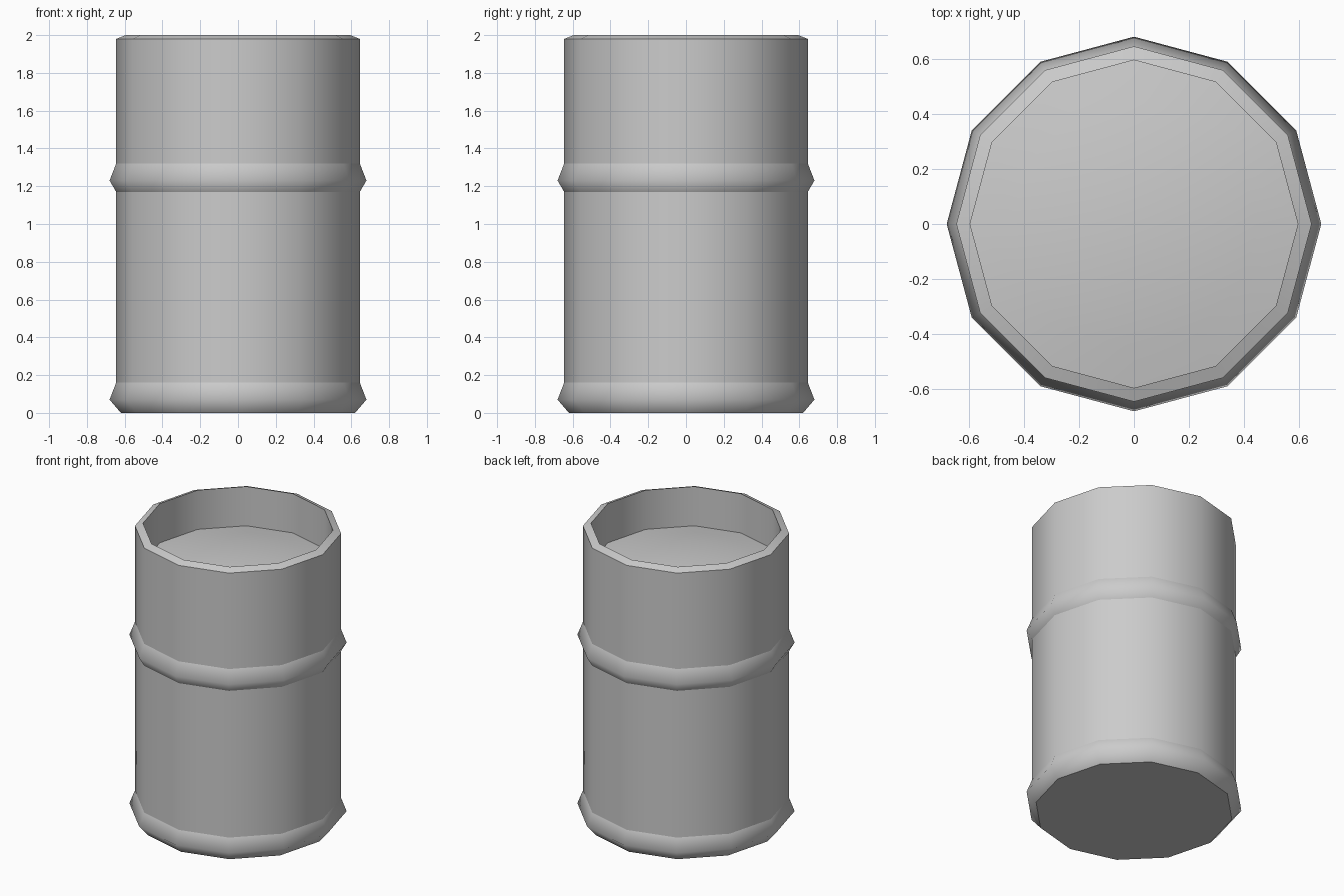
import bpy, bmesh, math

SIDES = 12
cube = bpy.data.objects.get("Cube")
if cube:
    bpy.data.objects.remove(cube, do_unlink=True)

steel = bpy.data.materials.new("grey_steel")
steel.use_nodes = True
colour = (0.6, 0.6, 0.6, 1)
steel.diffuse_color = colour
steel.node_tree.nodes["Principled BSDF"].inputs["Base Color"].default_value = colour


def lathe(name, profile, crease=None):
    """Spin (radius, height) points around z; radius 0 makes a pole."""
    bm = bmesh.new()
    rings = []
    for r, z in profile:
        count = SIDES if r else 1
        rings.append([bm.verts.new((r * math.cos(math.tau * i / SIDES),
                                    r * math.sin(math.tau * i / SIDES), z))
                      for i in range(count)])
    for low, high in zip(rings, rings[1:]):
        for i in range(SIDES):
            j = (i + 1) % SIDES
            corners = [low[i % len(low)], low[j % len(low)],
                       high[j % len(high)], high[i % len(high)]]
            bm.faces.new(list(dict.fromkeys(corners)))
    mesh = bpy.data.meshes.new(name)
    bm.to_mesh(mesh)
    bm.free()
    mesh.materials.append(steel)
    obj = bpy.data.objects.new(name, mesh)
    bpy.context.collection.objects.link(obj)
    bpy.ops.object.select_all(action='DESELECT')
    obj.select_set(True)
    bpy.context.view_layer.objects.active = obj
    if crease:
        bpy.ops.object.shade_smooth_by_angle(angle=math.radians(crease))
    else:
        bpy.ops.object.shade_smooth()
    return obj


# Wall: outside, chamfered rim, inside down to the lid
lathe("barrel_wall", [(0.645, 0.1), (0.645, 1.98), (0.595, 2.0), (0.595, 1.7)], 40)

# Raised bands around the wall
lathe("middle_band", [(0.645, 1.17), (0.68, 1.23), (0.645, 1.32)])
lathe("bottom_band", [(0.62, 0), (0.68, 0.07), (0.645, 0.16)])

# Flat base and sunken, slightly domed lid
lathe("base", [(0, 0), (0.62, 0)])
lid_steps = 4
lid_radius, lid_edge, lid_rise = 0.595, 1.73, 0.06
lathe("lid", [(lid_radius * (1 - k / lid_steps),
               lid_edge + lid_rise * (1 - (1 - k / lid_steps) ** 2))
              for k in range(lid_steps + 1)])

# Face the base downwards
base = bpy.data.objects["base"].data
if base.polygons[0].normal.z > 0:
    base.flip_normals()
